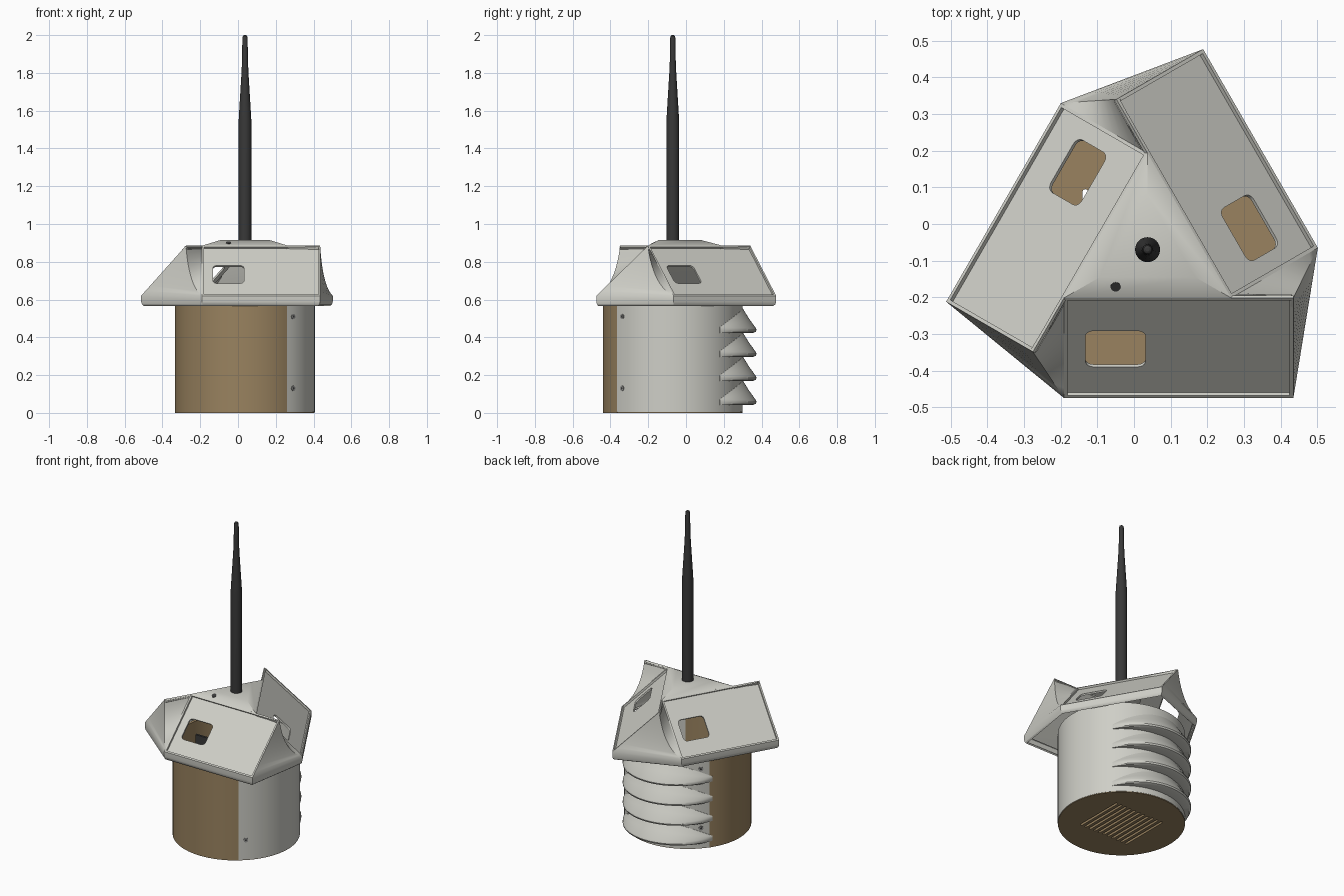
import bpy, bmesh, math
from mathutils import Vector, Matrix

if "Cube" in bpy.data.objects:
    bpy.data.objects.remove(bpy.data.objects["Cube"])

CENTRE = Vector((0.037, -0.07, 0))


def material(name, rgb):
    m = bpy.data.materials.new(name)
    m.diffuse_color = (*rgb, 1)
    m.use_nodes = True
    m.node_tree.nodes["Principled BSDF"].inputs["Base Color"].default_value = m.diffuse_color
    return m


GREY = material("light_grey_plastic", (0.62, 0.62, 0.57))
TAN = material("tan_plastic", (0.32, 0.225, 0.115))
DARK = material("dark_rubber", (0.04, 0.04, 0.04))
STEEL = material("screw_grey", (0.3, 0.3, 0.29))


def finish(name, bm, mat, thickness=0, angle=30, up=False):
    """Turn a bmesh into a shaded object placed on the tower axis."""
    bmesh.ops.remove_doubles(bm, verts=bm.verts, dist=0.0002)
    bmesh.ops.recalc_face_normals(bm, faces=bm.faces)
    if up and sum(f.normal.z * f.calc_area() for f in bm.faces) < 0:
        bmesh.ops.reverse_faces(bm, faces=bm.faces)
    me = bpy.data.meshes.new(name)
    bm.to_mesh(me)
    bm.free()
    me.materials.append(mat)
    ob = bpy.data.objects.new(name, me)
    bpy.context.collection.objects.link(ob)
    ob.location = CENTRE
    bpy.ops.object.select_all(action='DESELECT')
    ob.select_set(True)
    bpy.context.view_layer.objects.active = ob
    if thickness:
        mod = ob.modifiers.new("wall", 'SOLIDIFY')
        mod.thickness, mod.offset = thickness, -1
        bpy.ops.object.modifier_apply(modifier=mod.name)
    bpy.ops.object.shade_smooth_by_angle(angle=math.radians(angle))
    return ob


def poly(bm, *pts):
    bm.faces.new([bm.verts.new(p) for p in pts])


def ladder(bm, a, b):
    """Strip of faces between two equally long rows of points."""
    for i in range(len(a) - 1):
        quad = []
        for p in (a[i], a[i + 1], b[i + 1], b[i]):
            if all((p - q).length > 1e-5 for q in quad):
                quad.append(p)
        if len(quad) > 2:
            poly(bm, *quad)


def fill_loops(bm, loops):
    """Flat sheet bounded by the first loop, with the others as holes."""
    edges = []
    for loop in loops:
        vs = [bm.verts.new(p) for p in loop]
        edges += [bm.edges.new((vs[i - 1], vs[i])) for i in range(len(vs))]
    bmesh.ops.triangle_fill(bm, use_beauty=True, edges=edges)


def rounded_rect(x0, x1, y0, y1, r, n=5):
    pts = []
    corners = ((x1 - r, y1 - r), (x0 + r, y1 - r), (x0 + r, y0 + r), (x1 - r, y0 + r))
    for k, (cx, cy) in enumerate(corners):
        for i in range(n + 1):
            a = math.pi / 2 * (k + i / n)
            pts.append((cx + r * math.cos(a), cy + r * math.sin(a)))
    return pts


def polar(r, deg, z):
    a = math.radians(deg)
    return Vector((r * math.cos(a), r * math.sin(a), z))


def sweep(name, mat, sections, closed=False):
    """Solid through a row of equal cross-sections, capped unless closed."""
    bm = bmesh.new()
    rows = [[bm.verts.new(p) for p in s] for s in sections]
    n = len(rows[0])
    for i in range(len(rows) - (0 if closed else 1)):
        a, b = rows[i], rows[(i + 1) % len(rows)]
        for j in range(n):
            bm.faces.new((a[j], a[(j + 1) % n], b[(j + 1) % n], b[j]))
    if not closed:
        bm.faces.new(rows[0])
        bm.faces.new(rows[-1])
    return finish(name, bm, mat)


# Housing walls: tan body and the grey sleeve that closes it
R = 0.37


def wall(name, mat, a0, a1, z0, z1):
    n = 48
    secs = []
    for i in range(n + 1):
        a = a0 + (a1 - a0) * i / n
        secs.append([polar(R - 0.018, a, z0), polar(R, a, z0), polar(R, a, z1), polar(R - 0.018, a, z1)])
    sweep(name, mat, secs)


wall("body_wall", TAN, 145, 307, 0.0, 0.6)
wall("sleeve_wall", GREY, -53, 145, 0.004, 0.6)

# Floor with a grille of slots
bm = bmesh.new()
loops = [[polar(R - 0.002, i * 3.75, 0.02) for i in range(96)]]
for i in range(11):
    x = (i - 5) * 0.034
    loops.append([Vector((*p, 0.02)) for p in rounded_rect(x - 0.0075, x + 0.0075, -0.165, 0.165, 0.007, 3)])
fill_loops(bm, loops)
finish("floor_grille", bm, TAN, thickness=0.02, up=True)

# Four crescent rain louvers on the sleeve
SPAN = 53
for k in range(4):
    z0 = 0.042 + k * 0.127
    secs = []
    for i in range(41):
        t = -SPAN + 2 * SPAN * i / 40
        w = (math.cos(math.radians(t)) - math.cos(math.radians(SPAN))) / (1 - math.cos(math.radians(SPAN)))
        w = max(w, 0.0)
        b = 0.072 * w
        prof = [(R - 0.012, z0), (R + 0.002 + 0.72 * b, z0), (R + 0.002 + 0.94 * b, z0 + 0.006),
                (R + 0.002 + b, z0 + 0.016), (R + 0.002 + 0.94 * b, z0 + 0.027),
                (R + 0.002 + 0.45 * b, z0 + 0.028 + 0.048 * w),
                (R + 0.001, z0 + 0.03 + 0.1 * w), (R - 0.012, z0 + 0.03 + 0.104 * w)]
        secs.append([polar(r, 95 + t, z) for r, z in prof])
    sweep(f"louver_{k + 1}", GREY, secs)


# Small round parts: screws and the vent hole
def disc(name, mat, r, depth, pos, direction):
    b = bmesh.new()
    m = Matrix.Translation(pos) @ Vector(direction).to_track_quat('Z', 'Y').to_matrix().to_4x4()
    bmesh.ops.create_cone(b, cap_ends=True, segments=20, radius1=r, radius2=r, depth=depth, matrix=m)
    finish(name, b, mat)


for side, az in (("front", -46.4), ("back", 137)):
    for lvl, z in (("low", 0.13), ("high", 0.51)):
        disc(f"screw_{side}_{lvl}", STEEL, 0.014, 0.006, polar(R, az, z), polar(1, az, 0))
        disc(f"screw_socket_{side}_{lvl}", DARK, 0.006, 0.006, polar(R + 0.001, az, z), polar(1, az, 0))
disc("vent_hole", DARK, 0.014, 0.004, Vector((-0.087, -0.101, 0.9005)), (0, -0.45, 0.89))

# Hood corners for one third of the pinwheel
ZR, ZT = 0.62, 0.885
A, B = Vector((-0.228, -0.405, ZR)), Vector((0.398, -0.405, ZR))
P, Q = Vector((-0.228, -0.1316, ZT)), Vector((0.398, -0.1316, ZT))
TURNS = [Matrix.Rotation(math.radians(120 * k), 3, 'Z') for k in range(3)]
C, P2 = TURNS[1] @ A, TURNS[1] @ P
T1, T2 = polar(0.15, 210, 0.915), polar(0.15, 330, 0.915)


def rim_level(p, s, z):
    return Vector((p.x * s, p.y * s, z))


# Hood shell: rim, flared side, back face and shallow roof
bm = bmesh.new()
N = 10
ctrl = Q.lerp(C, 0.2)
ctrl.z = 0.67
for M in TURNS:
    curve, edge, back = [], [], []
    for i in range(N + 1):
        t = i / N
        curve.append(M @ (Q * (1 - t) ** 2 + ctrl * 2 * t * (1 - t) + C * t * t))
        edge.append(M @ Q.lerp(B, t))
        back.append(M @ P2.lerp(C, t))
    ladder(bm, edge, curve)
    ladder(bm, curve, back)
    levels = ((1, ZR), (1, 0.59), (0.992, 0.575), (0.975, 0.567))
    for (s0, za), (s1, zb) in zip(levels, levels[1:]):
        ring0 = [M @ rim_level(p, s0, za) for p in (A, B, C)]
        ring1 = [M @ rim_level(p, s1, zb) for p in (A, B, C)]
        ladder(bm, ring0, ring1)
    poly(bm, M @ P, M @ P2, M @ T2, M @ T1)
poly(bm, *[M @ T1 for M in TURNS])
finish("hood_shell", bm, GREY, thickness=0.01, up=True)

# Sloping panels: raised frame, recessed face and rounded window
ux = Vector((1, 0, 0))
uv = (P - A).normalized()
un = ux.cross(uv)
W, H = (B - A).length, (P - A).length


def on_panel(p, depth=0):
    return A + ux * p[0] + uv * p[1] - un * depth


def rect(i):
    return [(i, i), (W - i, i), (W - i, H - i), (i, H - i)]


for k, M in enumerate(TURNS):
    bm = bmesh.new()
    outer = [M @ on_panel(p) for p in rect(0)]
    lip = [M @ on_panel(p) for p in rect(0.01)]
    bed = [M @ on_panel(p, 0.012) for p in rect(0.01)]
    ladder(bm, outer + outer[:1], lip + lip[:1])
    ladder(bm, lip + lip[:1], bed + bed[:1])
    window = [M @ on_panel(p, 0.012) for p in rounded_rect(0.058, 0.223, 0.107, 0.243, 0.022)]
    fill_loops(bm, [bed, window])
    finish(f"hood_panel_{k + 1}", bm, GREY, thickness=0.01, up=True)

# Antenna: turned profile on the roof
profile = [(0.034, 0.9), (0.034, 1.54), (0.03, 1.61), (0.0185, 1.8), (0.0155, 1.87),
           (0.014, 1.985), (0.011, 1.996), (0.005, 2.0)]
sweep("antenna", DARK, [[polar(r, i * 11.25, z) for i in range(32)] for r, z in profile])

# Circuit board inside the housing
bm = bmesh.new()
bmesh.ops.create_cube(bm, size=1, matrix=Matrix.Translation((-0.085, -0.208, 0.45)) @ Matrix.Diagonal((0.11, 0.014, 0.46, 1)))
finish("inner_board", bm, DARK)
